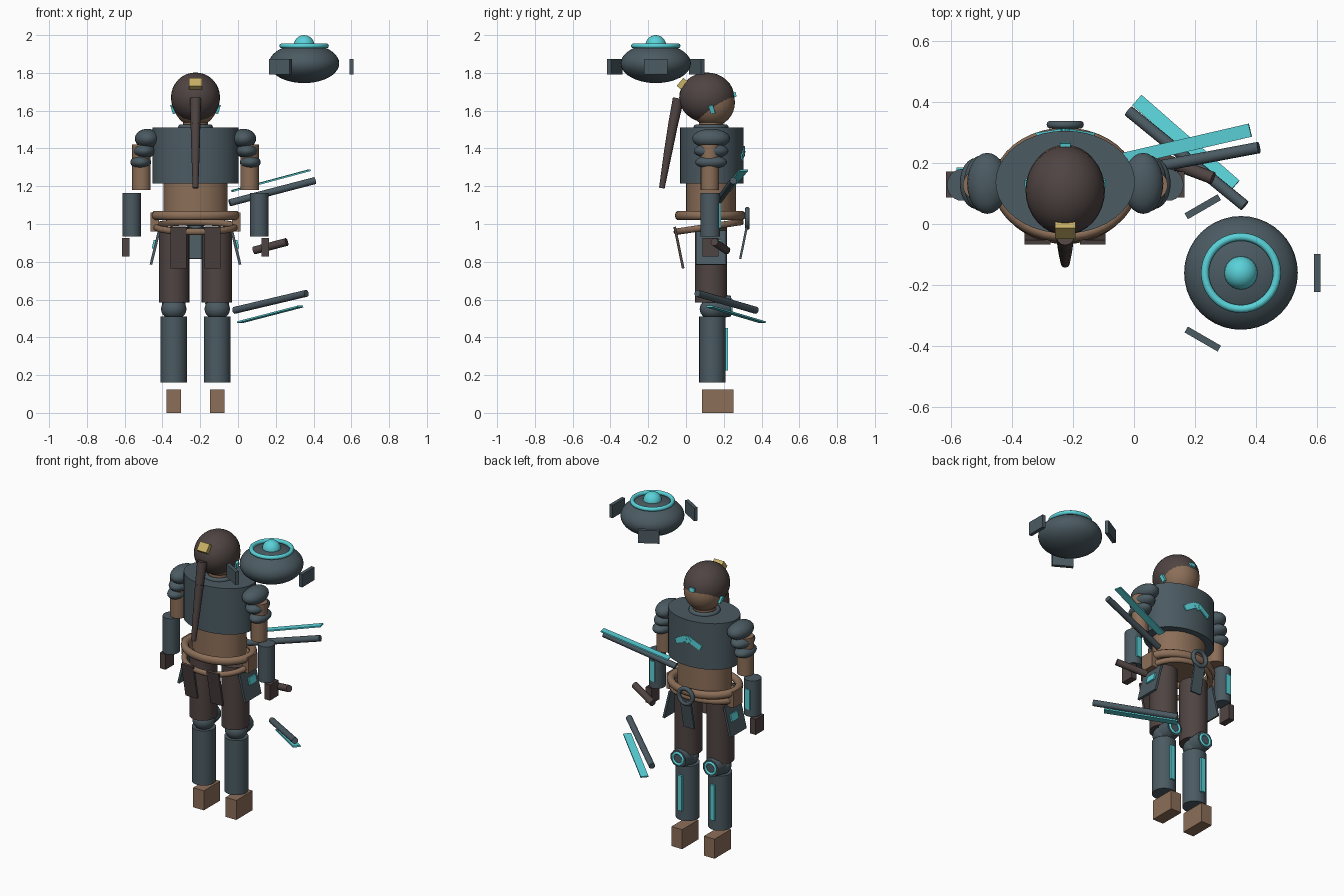
import bpy, math
from mathutils import Vector, Matrix

if "Cube" in bpy.data.objects:
    bpy.data.objects.remove(bpy.data.objects["Cube"])

CX, CY = -0.225, 0.133          # figure axis


def mat(name, rgb):
    m = bpy.data.materials.new(name)
    m.diffuse_color = (*rgb, 1)
    m.use_nodes = True
    m.node_tree.nodes["Principled BSDF"].inputs["Base Color"].default_value = m.diffuse_color
    return m


SLATE = mat("slate armour", (0.070, 0.103, 0.122))
SKIN = mat("tan leather", (0.262, 0.158, 0.098))
DARK = mat("dark brown", (0.078, 0.058, 0.055))
CYAN = mat("glow cyan", (0.10, 0.64, 0.69))
GOLD = mat("gold", (0.58, 0.43, 0.13))


def finish(name, m, smooth=True):
    o = bpy.context.object
    o.name = name
    o.data.materials.append(m)
    if smooth:
        bpy.ops.object.shade_smooth_by_angle(angle=math.radians(40))
    return o


def ball(name, m, c, r, seg=32):
    bpy.ops.mesh.primitive_uv_sphere_add(segments=seg, ring_count=seg // 2, location=c)
    bpy.context.object.scale = r
    bpy.ops.object.transform_apply(location=False, rotation=False)
    return finish(name, m)


def column(name, m, x, y, z0, z1, rx, ry, seg=32):
    bpy.ops.mesh.primitive_cylinder_add(vertices=seg, radius=1, depth=z1 - z0,
                                        location=(x, y, (z0 + z1) / 2))
    bpy.context.object.scale = (rx, ry, 1)
    bpy.ops.object.transform_apply(location=False, rotation=False)
    return finish(name, m)


def box(name, m, c, s, rot=(0, 0, 0)):
    bpy.ops.mesh.primitive_cube_add(size=1, location=c, rotation=rot)
    bpy.context.object.scale = s
    return finish(name, m, False)


def ring(name, m, c, R, r, rot=(0, 0, 0), sy=1.0):
    bpy.ops.mesh.primitive_torus_add(major_radius=R, minor_radius=r, major_segments=40,
                                     minor_segments=10, location=c, rotation=rot)
    bpy.context.object.scale = (1, sy, 1)
    return finish(name, m)


def frame(a, b, hint):
    # matrix with z along a-b and x near the hint direction
    a, b, h = Vector(a), Vector(b), Vector(hint)
    z = (b - a).normalized()
    x = (h - z * h.dot(z)).normalized()
    y = z.cross(x)
    rot = Matrix((x, y, z)).transposed().to_4x4()
    return Matrix.Translation((a + b) / 2) @ rot, (b - a).length


def plank(name, m, a, b, w, t, hint):
    # flat box from a to b, width w along the hint, thickness t
    M, n = frame(a, b, hint)
    bpy.ops.mesh.primitive_cube_add(size=1)
    bpy.context.object.matrix_world = M @ Matrix.Diagonal((w, t, n, 1))
    return finish(name, m, False)


def rod(name, m, a, b, r0, r1, seg=12):
    M, n = frame(a, b, (1, 0.1, 0.05))
    bpy.ops.mesh.primitive_cone_add(vertices=seg, radius1=r0, radius2=r1, depth=n)
    bpy.context.object.matrix_world = M
    return finish(name, m)


# head, hair and braid
ball("face", SKIN, (CX, 0.137, 1.643), (0.118, 0.122, 0.127))
ball("hair", DARK, (CX, 0.110, 1.670), (0.130, 0.146, 0.132))
box("forehead_gem", CYAN, (CX, 0.258, 1.685), (0.035, 0.015, 0.025), (0.2, 0, 0))
box("hair_clip", GOLD, (CX, -0.020, 1.743), (0.068, 0.030, 0.055), (-0.7, 0, 0))
braid = [(-0.040, 1.665, 0.030), (-0.068, 1.53, 0.026), (-0.095, 1.38, 0.022), (-0.128, 1.19, 0.015)]
for (y0, z0, r0), (y1, z1, r1) in zip(braid, braid[1:]):
    rod("braid_section", DARK, (CX, y0, z0), (CX, y1, z1), r0, r1)

# torso
column("neck", SKIN, CX, CY, 1.50, 1.58, 0.065, 0.065)
ring("collar", SLATE, (CX, CY, 1.512), 0.078, 0.015)
column("chest_armour", SLATE, CX, 0.137, 1.215, 1.51, 0.228, 0.168, 40)
column("waist", SKIN, CX, CY, 1.04, 1.22, 0.17, 0.133)
for s in (-1, 1):
    plank("chest_emblem_wing", CYAN, (CX + s * 0.005, 0.306, 1.395), (CX + s * 0.088, 0.293, 1.350),
          0.035, 0.014, (0, 0, 1))
box("chest_emblem_core", CYAN, (CX, 0.304, 1.385), (0.04, 0.016, 0.04), (0, math.pi / 4, 0))

# belts and buckle
ring("upper_belt", SKIN, (CX, 0.128, 1.045), 0.212, 0.025, sy=0.79)
ring("lower_belt", SKIN, (CX, 0.120, 0.985), 0.208, 0.018, (0.15, 0, 0), 0.83)
ring("buckle_ring", SLATE, (CX, 0.325, 1.03), 0.048, 0.013, (math.pi / 2, 0, 0))

# skirt panels
plank("front_flap", SLATE, (CX, 0.325, 1.0), (CX, 0.287, 0.815), 0.075, 0.012, (1, 0, 0))

for s, side in ((-1, "left"), (1, "right")):
    def X(d):
        return CX + s * d
    # skirt and pouches
    plank(side + "_back_flap", DARK, (X(0.09), -0.060, 0.985), (X(0.09), -0.015, 0.765), 0.085, 0.014, (1, 0, 0))
    plank(side + "_hip_plate", SLATE, (X(0.192), CY, 0.965), (X(0.236), CY, 0.785), 0.16, 0.014, (0, 1, 0))
    plank(side + "_hip_light", CYAN, (X(0.214), 0.15, 0.915), (X(0.225), 0.15, 0.870), 0.07, 0.014, (0, 1, 0))
    box(side + "_pouch", SKIN, (X(0.215), CY, 1.01), (0.045, 0.09, 0.10))
    # ear piece
    box(side + "_ear_light", CYAN, (X(0.120), 0.137, 1.607), (0.014, 0.024, 0.045), (0.3, s * 0.3, 0))
    # layered shoulder
    for d, z, rx, ry, rz in ((0.255, 1.452, 0.066, 0.100, 0.052),
                             (0.272, 1.387, 0.060, 0.092, 0.040),
                             (0.290, 1.327, 0.055, 0.084, 0.036)):
        ball(side + "_shoulder_plate", SLATE, (X(d), CY, z), (rx, ry, rz), 24)
    # arm
    column(side + "_upper_arm", SKIN, X(0.286), 0.127, 1.18, 1.42, 0.049, 0.049, 24)
    column(side + "_gauntlet", SLATE, X(0.338), 0.128, 0.935, 1.165, 0.049, 0.052, 24)
    box(side + "_gauntlet_light", CYAN, (X(0.338), 0.176, 1.045), (0.036, 0.018, 0.13))
    box(side + "_hand", DARK, (X(0.370), 0.130, 0.877), (0.040, 0.085, 0.10))
    # leg
    column(side + "_thigh", DARK, X(0.113), CY, 0.585, 0.985, 0.080, 0.085)
    column(side + "_shin", SLATE, X(0.115), 0.140, 0.16, 0.51, 0.070, 0.070)
    box(side + "_shin_light", CYAN, (X(0.115), 0.212, 0.338), (0.030, 0.022, 0.225))
    ball(side + "_knee_joint", SLATE, (X(0.115), 0.14, 0.550), (0.068, 0.068, 0.058), 16)
    rod(side + "_knee_guard", SLATE, (X(0.115), 0.165, 0.565), (X(0.115), 0.238, 0.565), 0.066, 0.055, 10)
    ring(side + "_knee_light", CYAN, (X(0.115), 0.238, 0.565), 0.035, 0.008, (math.pi / 2, 0, 0))
    box(side + "_boot", SKIN, (X(0.115), 0.168, 0.0625), (0.076, 0.165, 0.125))

# floating grip and two blades with glowing edges
rod("weapon_grip", DARK, (0.085, 0.215, 0.86), (0.258, 0.150, 0.905), 0.021, 0.021)
rod("upper_blade_spine", SLATE, (-0.045, 0.165, 1.112), (0.408, 0.250, 1.230), 0.019, 0.019)
plank("upper_blade_edge", CYAN, (-0.03, 0.212, 1.175), (0.38, 0.307, 1.285), 0.044, 0.009, (-0.22, 1, 0))
rod("lower_blade_spine", SLATE, (-0.018, 0.370, 0.543), (0.362, 0.060, 0.633), 0.019, 0.019)
plank("lower_blade_edge", CYAN, (0.010, 0.405, 0.480), (0.330, 0.125, 0.563), 0.046, 0.009, (0.66, 0.75, 0))

# hovering drone
DX, DY = 0.35, -0.16
ball("drone_body", SLATE, (DX, DY, 1.85), (0.186, 0.186, 0.104), 40)
ring("drone_ring", CYAN, (DX, DY, 1.943), 0.118, 0.013)
ball("drone_dome", CYAN, (DX, DY, 1.945), (0.055, 0.055, 0.055), 24)
for k in range(3):
    a = k * math.tau / 3
    box("drone_fin", SLATE, (DX + 0.25 * math.cos(a), DY + 0.25 * math.sin(a), 1.832),
        (0.022, 0.125, 0.083), (0, 0, a))
